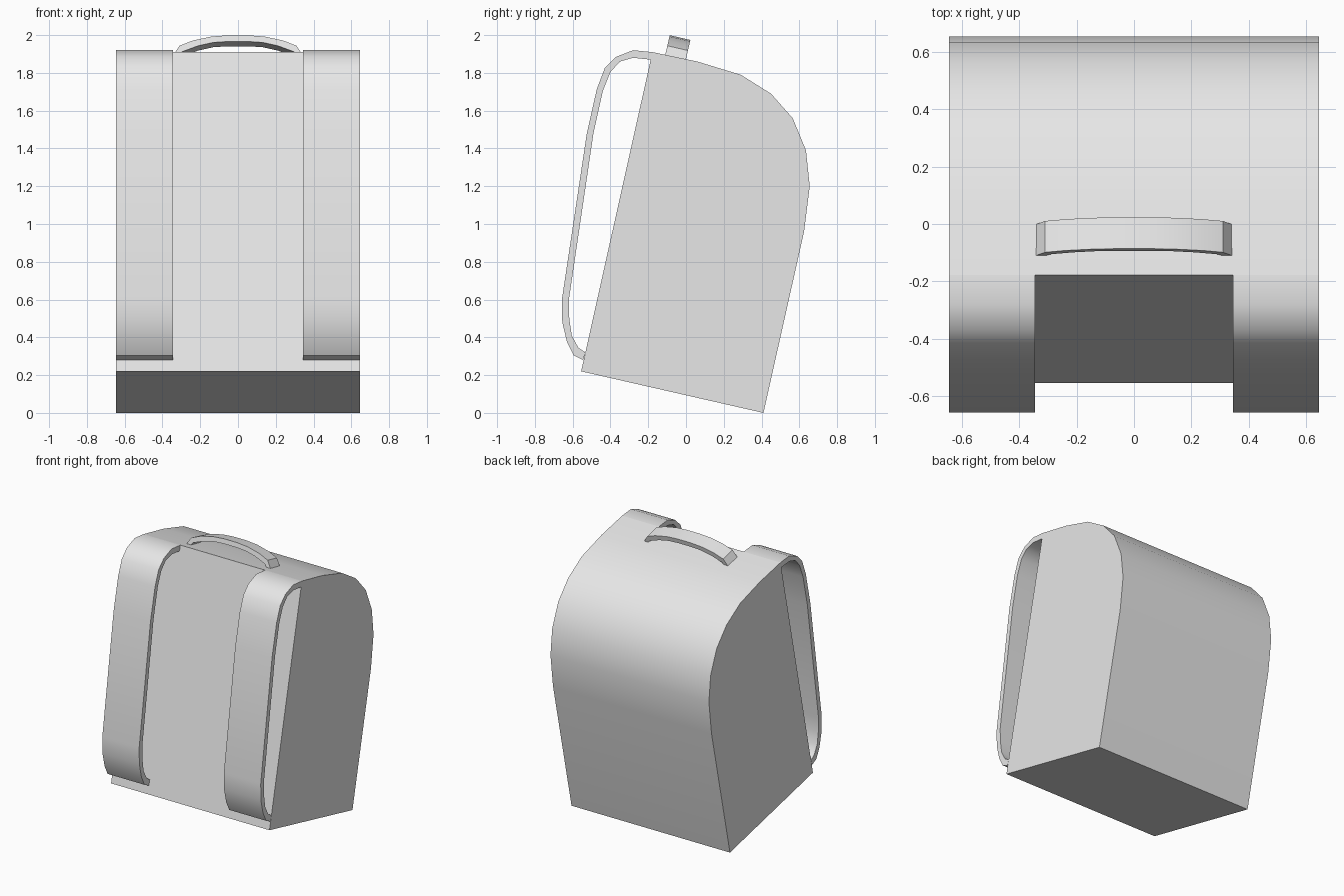
import bpy, bmesh, math
from mathutils import Vector

cube = bpy.data.objects.get("Cube")
if cube:
    bpy.data.objects.remove(cube, do_unlink=True)

grey = bpy.data.materials.new("light grey fabric")
grey.use_nodes = True
COLOUR = (0.8, 0.8, 0.8, 1)
grey.diffuse_color = COLOUR
bsdf = next(n for n in grey.node_tree.nodes if n.type == 'BSDF_PRINCIPLED')
bsdf.inputs["Base Color"].default_value = COLOUR


def extrude_profile(name, points, offset):
    """Sweep a closed outline along an offset into a capped solid."""
    bm = bmesh.new()
    face = bm.faces.new([bm.verts.new(p) for p in points])
    new = bmesh.ops.extrude_face_region(bm, geom=[face], use_keep_orig=True)["geom"]
    bmesh.ops.translate(bm, vec=offset,
                        verts=[v for v in new if isinstance(v, bmesh.types.BMVert)])
    bmesh.ops.recalc_face_normals(bm, faces=bm.faces)
    mesh = bpy.data.meshes.new(name)
    bm.to_mesh(mesh)
    bm.free()
    mesh.materials.append(grey)
    obj = bpy.data.objects.new(name, mesh)
    bpy.context.collection.objects.link(obj)
    bpy.ops.object.select_all(action='DESELECT')
    obj.select_set(True)
    bpy.context.view_layer.objects.active = obj
    bpy.ops.object.shade_smooth_by_angle(angle=math.radians(32))
    return obj


HALF, INNER = 0.645, 0.345

# Bag body: tilted side outline (y, z) with a rounded back
body = [(0.41, 0), (-0.555, 0.22), (-0.178, 1.91), (0.06, 1.86), (0.29, 1.79),
        (0.45, 1.69), (0.565, 1.56), (0.635, 1.39), (0.655, 1.2), (0.625, 0.96)]
extrude_profile("bag_body", [(-HALF, y, z) for y, z in body], (2 * HALF, 0, 0))

# Shoulder straps: thin looped bands, flush with the body sides
outer = [(-0.178, 1.91), (-0.28, 1.92), (-0.37, 1.885), (-0.43, 1.825), (-0.472, 1.715),
         (-0.525, 1.48), (-0.657, 0.6), (-0.655, 0.48), (-0.63, 0.375),
         (-0.595, 0.305), (-0.545, 0.28)]
inner = [(-0.533, 0.32), (-0.57, 0.345), (-0.605, 0.41), (-0.618, 0.5), (-0.62, 0.6),
         (-0.49, 1.48), (-0.44, 1.705), (-0.4, 1.805), (-0.35, 1.86), (-0.28, 1.88),
         (-0.187, 1.87)]
for side, x in (("right", -HALF), ("left", INNER)):
    extrude_profile("shoulder_strap_" + side,
                    [(x, y, z) for y, z in outer + inner], (HALF - INNER, 0, 0))

# Carry handle: shallow arch (x, height) leaning with the bag's top
top = [(0.345, -0.005), (0.31, 0.05), (0.24, 0.078), (0.14, 0.1), (0.05, 0.107)]
under = [(0.05, 0.073), (0.13, 0.068), (0.21, 0.05), (0.295, 0.018), (0.31, -0.005)]
half_arch = top + under
arch = (top + [(-x, h) for x, h in reversed(top)]
        + [(-x, h) for x, h in reversed(under)] + under)
lean = math.radians(13)
up = Vector((0, math.sin(lean), math.cos(lean)))
back = Vector((0, math.cos(lean), -math.sin(lean)))
base = Vector((0, -0.11, 1.895))
extrude_profile("carry_handle", [base + Vector((x, 0, 0)) + up * h for x, h in arch],
                back * 0.112)
